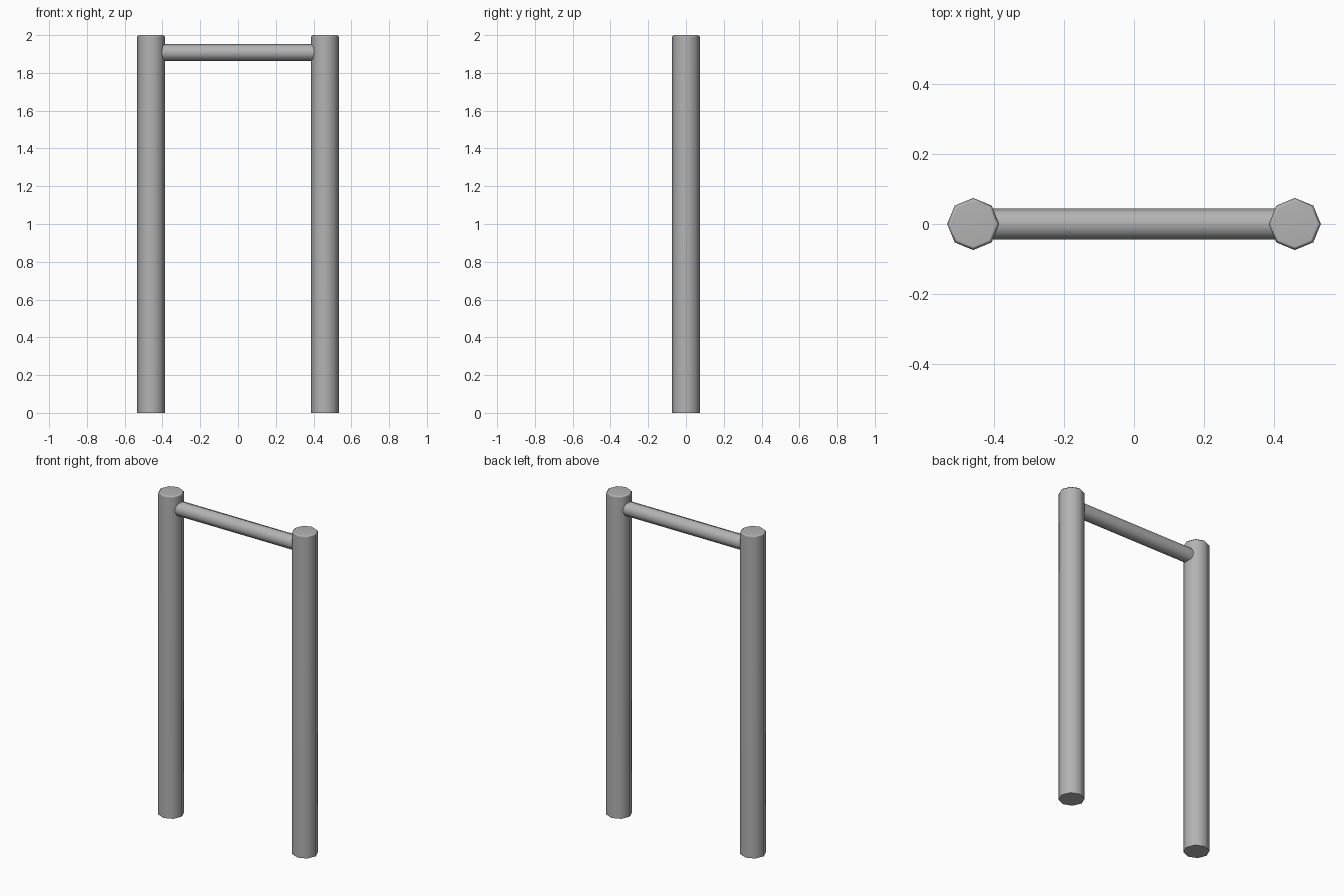
import bpy, bmesh
from math import pi
from mathutils import Matrix

if "Cube" in bpy.data.objects:
    bpy.data.objects.remove(bpy.data.objects["Cube"])

POST_X, POST_R, HEIGHT = 0.46, 0.0745, 2.0

steel = bpy.data.materials.new("grey_metal")
steel.diffuse_color = (0.45, 0.45, 0.45, 1)
steel.use_nodes = True
steel.node_tree.nodes["Principled BSDF"].inputs["Base Color"].default_value = steel.diffuse_color


def make_object(name, bm):
    mesh = bpy.data.meshes.new(name)
    bm.to_mesh(mesh)
    bm.free()
    mesh.materials.append(steel)
    obj = bpy.data.objects.new(name, mesh)
    bpy.context.collection.objects.link(obj)
    bpy.ops.object.select_all(action='DESELECT')
    obj.select_set(True)
    bpy.context.view_layer.objects.active = obj
    bpy.ops.object.shade_smooth_by_angle(angle=pi / 3.5)
    # Large faces keep their own normals, so chamfers do not tint them
    weighted = obj.modifiers.new("weighted_normals", 'WEIGHTED_NORMAL')
    weighted.keep_sharp = True
    return obj


def octagon_prism(radius, length, matrix):
    bm = bmesh.new()
    bmesh.ops.create_cone(bm, cap_ends=True, segments=8, radius1=radius,
                          radius2=radius, depth=length, matrix=matrix)
    return bm


# Upright posts with a small chamfer around the top
for side, x in (("left", -POST_X), ("right", POST_X)):
    bm = octagon_prism(POST_R, HEIGHT, Matrix.Translation((x, 0, HEIGHT / 2)))
    rim = [e for e in bm.edges if all(v.co.z > HEIGHT - 0.01 for v in e.verts)]
    bmesh.ops.bevel(bm, geom=rim, offset=0.009, segments=1, affect='EDGES')
    make_object(side + "_post", bm)

# Crossbar, let into both posts
bm = octagon_prism(0.045, 2 * POST_X - 0.08,
                   Matrix.Translation((0, 0, 1.908)) @ Matrix.Rotation(pi / 2, 4, 'Y'))
make_object("crossbar", bm)
